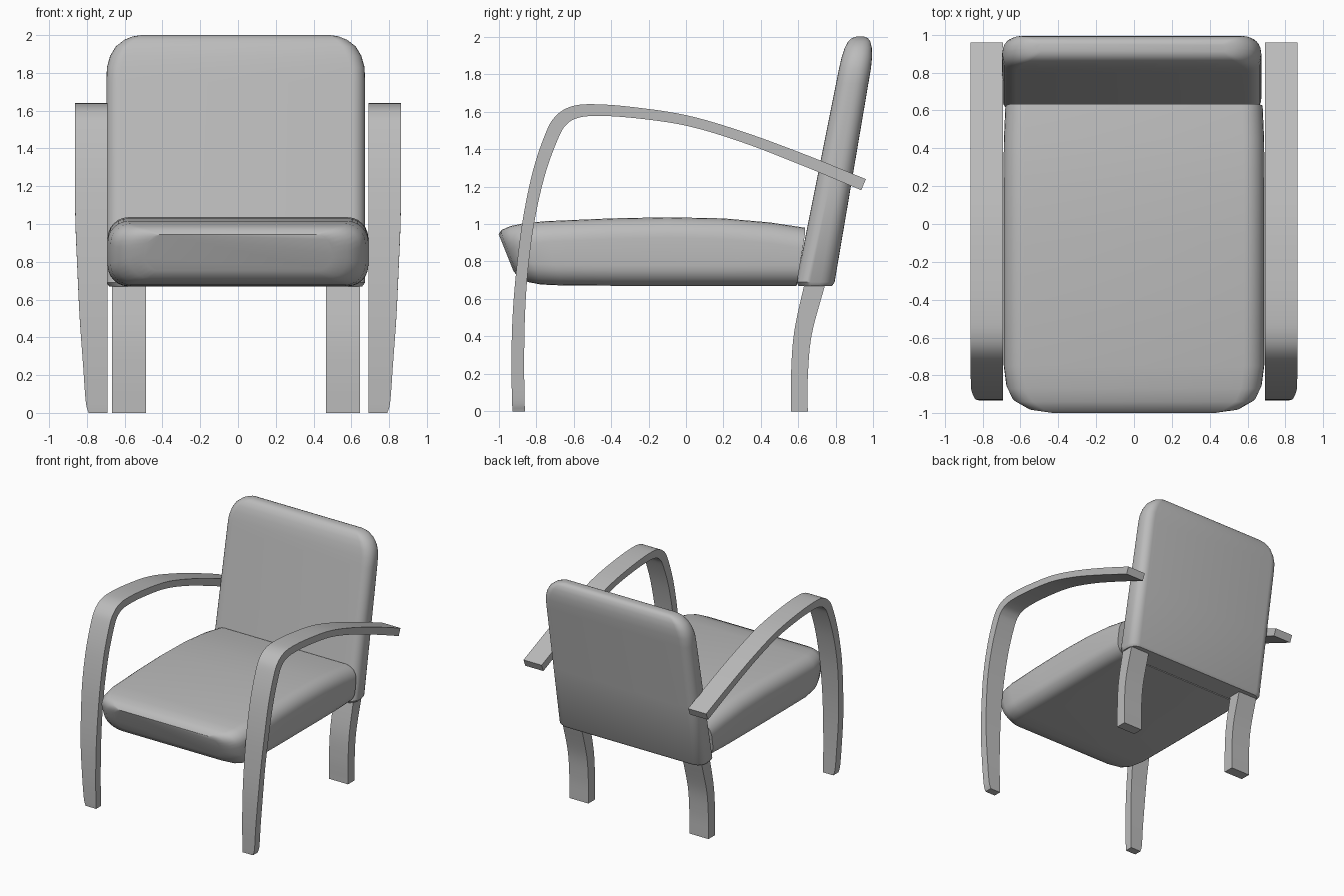
import bpy, bmesh, math
from mathutils import Vector

cube = bpy.data.objects.get("Cube")
if cube:
    bpy.data.objects.remove(cube, do_unlink=True)

grey = bpy.data.materials.new("plain grey")
grey.use_nodes = True
grey.diffuse_color = (0.5, 0.5, 0.5, 1)
grey.node_tree.nodes["Principled BSDF"].inputs["Base Color"].default_value = (0.5, 0.5, 0.5, 1)


def loft(name, rings, angle):
    """Skin a list of closed rings and cap both ends."""
    bm = bmesh.new()
    loops = [[bm.verts.new(p) for p in ring] for ring in rings]
    for a, b in zip(loops, loops[1:]):
        for i in range(len(a)):
            j = (i + 1) % len(a)
            bm.faces.new((a[i], a[j], b[j], b[i]))
    bm.faces.new(loops[0])
    bm.faces.new(loops[-1])
    bmesh.ops.recalc_face_normals(bm, faces=bm.faces[:])
    mesh = bpy.data.meshes.new(name)
    bm.to_mesh(mesh)
    bm.free()
    mesh.materials.append(grey)
    obj = bpy.data.objects.new(name, mesh)
    bpy.context.collection.objects.link(obj)
    bpy.ops.object.select_all(action='DESELECT')
    obj.select_set(True)
    bpy.context.view_layer.objects.active = obj
    bpy.ops.object.shade_smooth_by_angle(angle=math.radians(angle))
    return obj


def rounded(w, lo, hi, r, steps=6):
    """Rounded rectangle, half width w, from lo to hi."""
    r = min(r, (hi - lo) * 0.48)
    pts = []
    for q, (cx, cy) in enumerate([(w - r, hi - r), (r - w, hi - r), (r - w, lo + r), (w - r, lo + r)]):
        for k in range(steps + 1):
            a = math.pi / 2 * (q + k / steps)
            pts.append((cx + r * math.cos(a), cy + r * math.sin(a)))
    return pts


def spline(pts, n=6):
    """Smooth curve through the points (Catmull-Rom)."""
    p = [Vector(q) for q in pts]
    p = [2 * p[0] - p[1]] + p + [2 * p[-1] - p[-2]]
    out = []
    for a, b, c, d in zip(p, p[1:], p[2:], p[3:]):
        for k in range(n):
            t = k / n
            out.append(0.5 * (2 * b + (c - a) * t + (2 * a - 5 * b + 4 * c - d) * t * t
                              + (3 * b - a - 3 * c + d) * t ** 3))
    return out + [p[-2]]


def bent_strip(name, pts, inner, side, shift=0):
    """Bent timber; points are (y, z, thickness, outer x)."""
    path = spline(pts)
    rings = []
    for i, p in enumerate(path):
        d = path[min(i + 1, len(path) - 1)] - path[max(i - 1, 0)]
        n = Vector((-d[1], d[0])).normalized() * p[2] / 2
        if i == 0:
            n = Vector((-p[2] / 2, 0))
        rings.append([(side * x + shift, p[0] + s * n.x, p[1] + s * n.y)
                      for x, s in ((inner, 1), (p[3], 1), (p[3], -1), (inner, -1))])
    return loft(name, rings, 35)


# Seat cushion: sections from front to rear (position, half width, bottom, top)
seat = [(-1, .5, .75, .945), (-.985, .58, .712, .968), (-.94, .645, .69, .988),
        (-.87, .675, .677, 1.003), (-.75, .69, .672, 1.015), (-.4, .69, .67, 1.03),
        (-.1, .69, .67, 1.036), (.2, .69, .67, 1.03), (.45, .688, .67, 1.008),
        (.635, .68, .67, .98)]
rings = []
for s, w, lo, hi in seat:
    slope = -.4 + .56 * (s + 1) / 1.63
    rings.append([(x, s + slope * min(z - .945, 0), z) for x, z in rounded(w, lo, hi, .11)])
loft("seat_cushion", rings, 40)

# Back cushion: leaning sections from bottom to top (height, half width, front inset, rear inset)
back = [(.67, .67, .015, .01), (.69, .685, 0, 0), (1.2, .685, 0, 0), (1.75, .685, 0, 0),
        (1.83, .682, 0, 0), (1.89, .665, .002, .004), (1.94, .635, .008, .014),
        (1.975, .59, .02, .028), (1.993, .545, .037, .045), (2, .5, .058, .065)]
rings = []
for z, w, front, rear in back:
    y0 = .585 + .2 * (z - .67) + front
    y1 = .79 + .17 * (z - .67) - rear
    rings.append([(x - .012, y, z) for x, y in rounded(w, y0, y1, .075)])
loft("back_cushion", rings, 40)

# Front legs that bend over into the arms, and the curved rear legs
arm = [(-.893, 0, .066, .79), (-.895, .06, .067, .806), (-.898, .25, .068, .82),
       (-.893, .5, .066, .838), (-.875, .75, .062, .85), (-.84, 1.02, .063, .861),
       (-.783, 1.28, .068, .863), (-.712, 1.48, .073, .863), (-.665, 1.555, .073, .863),
       (-.6, 1.595, .069, .863), (-.5, 1.608, .063, .863), (-.3, 1.597, .058, .863),
       (0, 1.553, .055, .863), (.3, 1.465, .055, .863), (.62, 1.345, .06, .863),
       (.948, 1.21, .064, .863)]
rear_leg = [(.605, 0, .09, .657), (.606, .2, .09, .657), (.625, .42, .095, .657),
            (.688, .68, .108, .657), (.71, .76, .108, .657)]
for side, label in ((1, "left"), (-1, "right")):
    bent_strip(label + "_arm_and_front_leg", arm, .692, side)
    bent_strip(label + "_rear_leg", rear_leg, .477, side, -.01)
